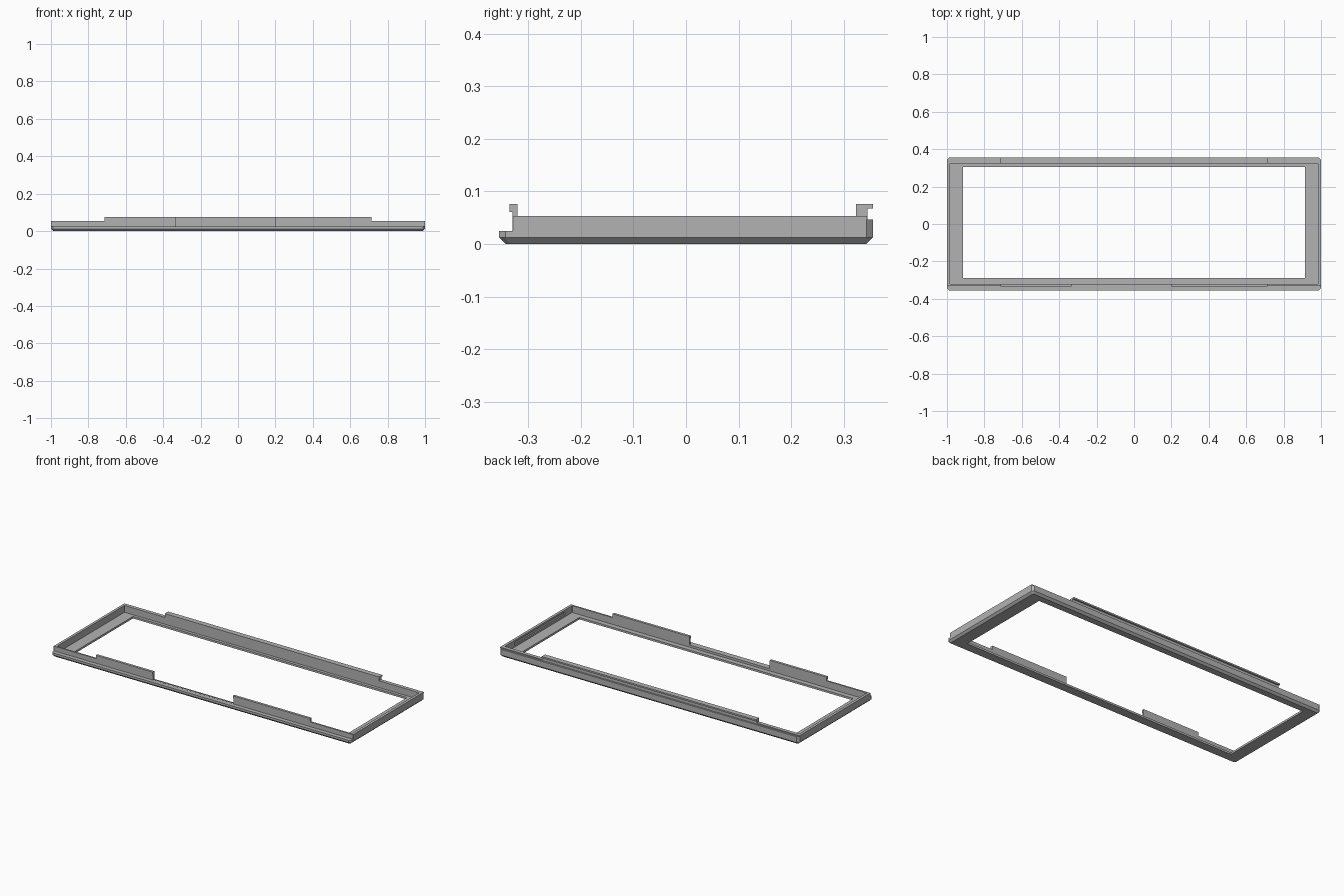
import bpy, bmesh

cube = bpy.data.objects.get("Cube")
if cube:
    bpy.data.objects.remove(cube)

# One plain grey for the whole frame
grey = bpy.data.materials.new("plain_grey")
grey.use_nodes = True
grey.diffuse_color = (0.45, 0.45, 0.45, 1)
grey.node_tree.nodes["Principled BSDF"].inputs["Base Color"].default_value = (0.45, 0.45, 0.45, 1)


def finish(name, bm):
    bmesh.ops.recalc_face_normals(bm, faces=bm.faces)
    mesh = bpy.data.meshes.new(name)
    bm.to_mesh(mesh)
    bm.free()
    mesh.materials.append(grey)
    obj = bpy.data.objects.new(name, mesh)
    bpy.context.collection.objects.link(obj)
    return obj


def extrude_x(name, profile, x0, x1):
    """Extrude a (y, z) profile from x0 to x1."""
    bm = bmesh.new()
    a = [bm.verts.new((x0, y, z)) for y, z in profile]
    b = [bm.verts.new((x1, y, z)) for y, z in profile]
    bm.faces.new(a)
    bm.faces.new(b)
    for i in range(len(a)):
        j = (i + 1) % len(a)
        bm.faces.new((a[i], a[j], b[j], b[i]))
    return finish(name, bm)


def box(name, x0, x1, y0, y1, z0, z1):
    return extrude_x(name, [(y0, z0), (y1, z0), (y1, z1), (y0, z1)], x0, x1)


def ring(x, y0, y1, z, cf, cb):
    """Rectangle with corners cut by cf at the front and cb at the back."""
    return [(-x + cf, y0, z), (x - cf, y0, z), (x, y0 + cf, z), (x, y1 - cb, z),
            (x - cb, y1, z), (-x + cb, y1, z), (-x, y1 - cb, z), (-x, y0 + cf, z)]


# Frame section: bevelled foot, front ledge, stepped back wall, inner floor, opening
C, S = 0.012, 0.001
FOOT, LEDGE, STEP, TOP, LIP = 0.012, 0.025, 0.047, 0.053, 0.076
sections = [
    ring(1 - C, -0.343, 0.343, 0, C / 2, C / 2),
    ring(1, -0.355, 0.355, FOOT, C, C),
    ring(1, -0.355, 0.355, LEDGE, C, C),
    ring(1, -0.33, 0.355, LEDGE, S, C),
    ring(1, -0.33, 0.355, STEP, S, C),
    ring(1, -0.33, 0.345, STEP, S, S),
    ring(1, -0.33, 0.345, TOP, S, S),
    ring(0.984, -0.32, 0.323, TOP, S, S),
    ring(0.984, -0.32, 0.323, FOOT, S, S),
    ring(0.915, -0.29, 0.305, FOOT, S, S),
    ring(0.915, -0.29, 0.305, 0, S, S),
]
bm = bmesh.new()
loops = [[bm.verts.new(p) for p in s] for s in sections]
for k, a in enumerate(loops):
    b = loops[(k + 1) % len(loops)]
    for i in range(8):
        j = (i + 1) % 8
        bm.faces.new((a[i], a[j], b[j], b[i]))
bmesh.ops.remove_doubles(bm, verts=bm.verts, dist=0.00001)
frame = finish("frame", bm)

# Gap in the front wall and shallow slot inside the left end wall
cutters = [box("front_gap_cutter", -0.335, 0.2, -0.34, -0.31, LEDGE + 0.0004, 0.1),
           box("slot_cutter", 0.97, 0.992, -0.25, 0.23, 0.022, 0.042)]
bpy.context.view_layer.objects.active = frame
for cutter in cutters:
    cutter.hide_render = True
    mod = frame.modifiers.new("cut", "BOOLEAN")
    mod.operation = "DIFFERENCE"
    mod.solver = "EXACT"
    mod.object = cutter
    bpy.ops.object.modifier_apply(modifier=mod.name)
    bpy.data.objects.remove(cutter)

# Hooked clips on the front wall
front_hook = [(-0.32, TOP), (-0.32, LIP), (-0.335, LIP), (-0.335, 0.061), (-0.33, 0.061), (-0.33, TOP)]
extrude_x("front_clip_right", front_hook, -0.715, -0.335)
extrude_x("front_clip_left", front_hook, 0.2, 0.715)

# Long hooked clip on the back wall
back_hook = [(0.323, TOP), (0.345, TOP), (0.345, 0.067), (0.355, 0.067), (0.355, LIP), (0.323, LIP)]
extrude_x("back_clip", back_hook, -0.715, 0.715)
